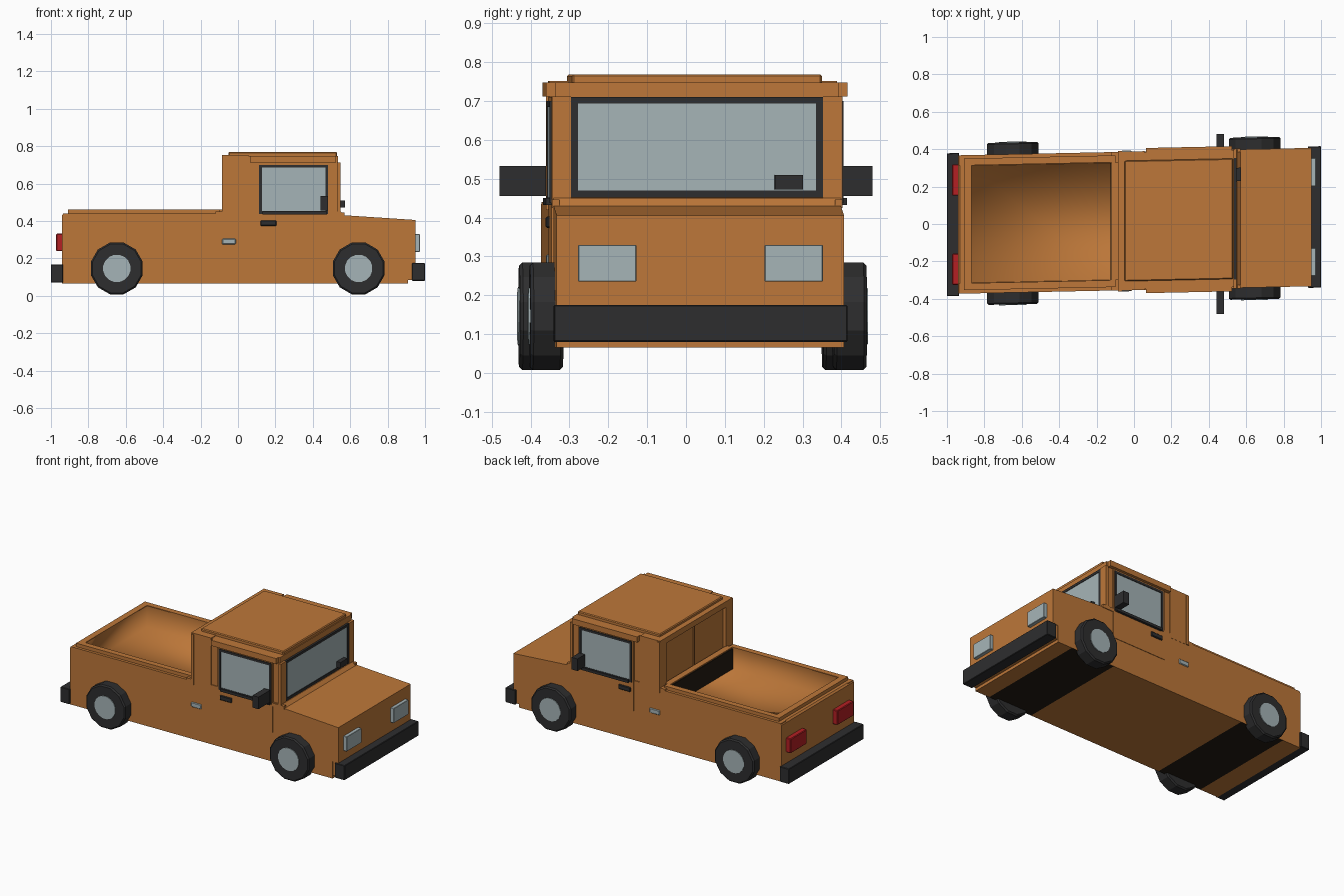
import bpy, bmesh, math
from mathutils import Matrix

cube = bpy.data.objects.get("Cube")
if cube:
    bpy.data.objects.remove(cube, do_unlink=True)


def material(name, r, g, b, rough=0.6):
    m = bpy.data.materials.new(name)
    m.use_nodes = True
    m.diffuse_color = (r, g, b, 1)
    bsdf = m.node_tree.nodes["Principled BSDF"]
    bsdf.inputs["Base Color"].default_value = (r, g, b, 1)
    bsdf.inputs["Roughness"].default_value = rough
    return m


ORANGE = material("orange paint", 0.51, 0.186, 0.041)
BLACK = material("black rubber", 0.027, 0.027, 0.028)
GLASS = material("pale glass", 0.38, 0.46, 0.475)
RED = material("red lamp", 0.46, 0.014, 0.017)
SHADE = material("dark brown lining", 0.016, 0.011, 0.006)


def finish(bm, name, *mats, skew=True):
    # the whole truck sits at a slight angle across its length
    if skew:
        for v in bm.verts:
            v.co.y += 0.021 * v.co.x + 0.017
    me = bpy.data.meshes.new(name)
    bm.to_mesh(me)
    bm.free()
    for m in mats:
        me.materials.append(m)
    ob = bpy.data.objects.new(name, me)
    bpy.context.collection.objects.link(ob)


def cuboid(x, y, z):
    bm = bmesh.new()
    bmesh.ops.create_cube(bm, size=1)
    for v in bm.verts:
        v.co = [lo + (c + 0.5) * (hi - lo) for c, (lo, hi) in zip(v.co, (x, y, z))]
    return bm


def box(name, x, y, z, mat, bevel=0.0, skew=True):
    bm = cuboid(x, y, z)
    if bevel:
        bmesh.ops.bevel(bm, geom=bm.edges[:], offset=bevel, segments=1, affect='EDGES')
    finish(bm, name, mat, skew=skew)


def pair(name, x, y, z, mat, bevel=0.0, skew=True):
    box(name + "_left", x, y, z, mat, bevel, skew)
    box(name + "_right", x, (-y[1], -y[0]), z, mat, bevel, skew)


def frame(name, x, y, z, t, mat):
    # rectangular ring in the side plane, made on both sides
    pair(name + "_front", (x[1] - t, x[1]), y, z, mat)
    pair(name + "_rear", (x[0], x[0] + t), y, z, mat)
    pair(name + "_top", (x[0] + t, x[1] - t), y, (z[1] - t, z[1]), mat)
    pair(name + "_bottom", (x[0] + t, x[1] - t), y, (z[0], z[0] + t), mat)


AXLES = (-0.648, 0.645)
HALF = 0.37
HUB_Z = 0.146
FLOOR = 0.066

# Body: side profile pulled across the width, with dark underside bands at the axles
bands = [(a + s * 0.16, FLOOR) for a in AXLES for s in (-1, 1)]
profile = [(-0.94, FLOOR)] + bands + [
    (0.91, FLOOR), (0.91, 0.175), (0.95, 0.175), (0.95, 0.405), (0.57, 0.43), (0.55, 0.45),
    (-0.12, 0.45), (-0.12, 0.32), (-0.87, 0.32), (-0.87, 0.44), (-0.93, 0.44), (-0.94, 0.43)]
bm = bmesh.new()
side = bm.faces.new([bm.verts.new((x, -HALF, z)) for x, z in profile])
ext = bmesh.ops.extrude_face_region(bm, geom=[side])
for g in ext["geom"]:
    if isinstance(g, bmesh.types.BMVert):
        g.co.y = HALF
for f in bm.faces:
    c = f.calc_center_median()
    if c.z < FLOOR + 0.001 and any(abs(c.x - a) < 0.01 for a in AXLES):
        f.material_index = 1
bmesh.ops.triangulate(bm, faces=[f for f in bm.faces if len(f.verts) > 4])
bmesh.ops.recalc_face_normals(bm, faces=bm.faces)
finish(bm, "body", ORANGE, SHADE)

# Cargo bed walls, rails and front lining
pair("bed_wall", (-0.935, -0.1), (0.315, HALF), (0.3, 0.44), ORANGE)
pair("bed_rail", (-0.91, -0.1), (0.315, 0.352), (0.44, 0.462), ORANGE)
box("bed_rail_rear", (-0.91, -0.87), (-0.315, 0.315), (0.44, 0.462), ORANGE)
box("bed_rail_front", (-0.12, -0.08), (-0.315, 0.315), (0.44, 0.462), ORANGE)
box("bed_front_lining", (-0.126, -0.12), (-0.313, 0.313), (0.322, 0.455), SHADE)

# Softly shaded tray lining the bed, open at the top and front
bm = cuboid((-0.868, -0.122), (-0.313, 0.313), (0.323, 0.46))
bm.normal_update()
bmesh.ops.delete(bm, geom=[f for f in bm.faces if max(f.normal.x, f.normal.z) > 0.9],
                 context='FACES')
bmesh.ops.reverse_faces(bm, faces=bm.faces[:])
for f in bm.faces:
    f.smooth = True
finish(bm, "bed_tray", ORANGE)

# Cab, roof and trim
box("cab", (-0.065, 0.535), (-0.365, 0.365), (0.42, 0.748), ORANGE)
box("roof_panel", (-0.05, 0.53), (-0.322, 0.322), (0.74, 0.769), ORANGE, 0.005)
pair("rear_pillar", (-0.085, 0.055), (0.3, 0.371), (0.42, 0.752), ORANGE)
pair("rear_pillar_edge", (-0.085, -0.065), (0.34, 0.376), (0.42, 0.745), ORANGE)
box("cab_rear_header", (-0.085, -0.05), (-0.3, 0.3), (0.715, 0.752), ORANGE)
box("cab_rear_seam", (-0.072, -0.06), (-0.006, 0.006), (0.45, 0.715), ORANGE)
pair("drip_rail", (0.065, 0.525), (0.34, 0.388), (0.712, 0.748), ORANGE)
pair("waist_trim", (0.49, 0.57), (0.355, 0.374), (0.425, 0.446), ORANGE)

# Doors with windows, handles and mirrors
pair("door", (0.1, 0.49), (0.355, 0.373), (0.255, 0.71), ORANGE)
frame("window_frame", (0.112, 0.482), (0.365, 0.378), (0.437, 0.7), 0.015, BLACK)
pair("window_sill", (0.13, 0.475), (0.365, 0.388), (0.433, 0.45), BLACK)
pair("door_window", (0.127, 0.467), (0.365, 0.375), (0.45, 0.685), GLASS)
pair("door_handle", (0.12, 0.205), (0.365, 0.381), (0.373, 0.403), BLACK, 0.004)
pair("side_latch", (-0.085, -0.012), (0.36, 0.376), (0.274, 0.305), GLASS, 0.004)
pair("mirror", (0.44, 0.482), (0.36, 0.48), (0.455, 0.533), BLACK, skew=False)

# Windscreen set between orange posts
pair("windscreen_post", (0.53, 0.549), (0.324, 0.374), (0.44, 0.712), ORANGE)
pair("windscreen_frame_side", (0.53, 0.548), (0.306, 0.324), (0.452, 0.71), BLACK)
for label, z in (("top", (0.694, 0.71)), ("bottom", (0.452, 0.47))):
    box("windscreen_frame_" + label, (0.53, 0.548), (-0.306, 0.306), z, BLACK)
box("windscreen", (0.53, 0.545), (-0.306, 0.306), (0.47, 0.694), GLASS)
box("windscreen_block", (0.54, 0.572), (0.2, 0.272), (0.472, 0.51), BLACK)

# Lamps and bumpers
pair("headlight", (0.94, 0.972), (0.165, 0.315), (0.235, 0.33), GLASS, 0.002)
pair("tail_light", (-0.972, -0.93), (0.155, 0.322), (0.238, 0.332), RED, 0.004)
box("front_bumper_mount", (0.9, 0.94), (-0.366, 0.366), (0.085, 0.18), ORANGE)
box("front_bumper", (0.93, 1.0), (-0.378, 0.378), (0.08, 0.175), BLACK, 0.003)
box("rear_bumper", (-1.0, -0.935), (-0.382, 0.382), (0.07, 0.168), BLACK, 0.003)


# Wheels: bevelled tyre with a pale hub disc
def cylinder(name, x, y0, y1, r, sides, mat, bevel=0.0):
    bm = bmesh.new()
    bmesh.ops.create_cone(bm, cap_ends=True, segments=sides, radius1=r, radius2=r,
                          depth=abs(y1 - y0))
    if bevel:
        rims = [e for e in bm.edges if abs(e.verts[0].co.z - e.verts[1].co.z) < 1e-5]
        bmesh.ops.bevel(bm, geom=rims, offset=bevel, segments=1, affect='EDGES')
    bm.transform(Matrix.Translation((x, (y0 + y1) / 2, HUB_Z))
                 @ Matrix.Rotation(math.pi / 2, 4, 'X')
                 @ Matrix.Rotation(math.pi / sides, 4, 'Z'))
    finish(bm, name, mat)


for end, ax in zip(("rear", "front"), AXLES):
    for label, s in (("left", 1), ("right", -1)):
        cylinder(f"{end}_tyre_{label}", ax, s * 0.348, s * 0.433, 0.143, 12, BLACK, 0.008)
        cylinder(f"{end}_hub_{label}", ax, s * 0.42, s * 0.437, 0.074, 16, GLASS)
